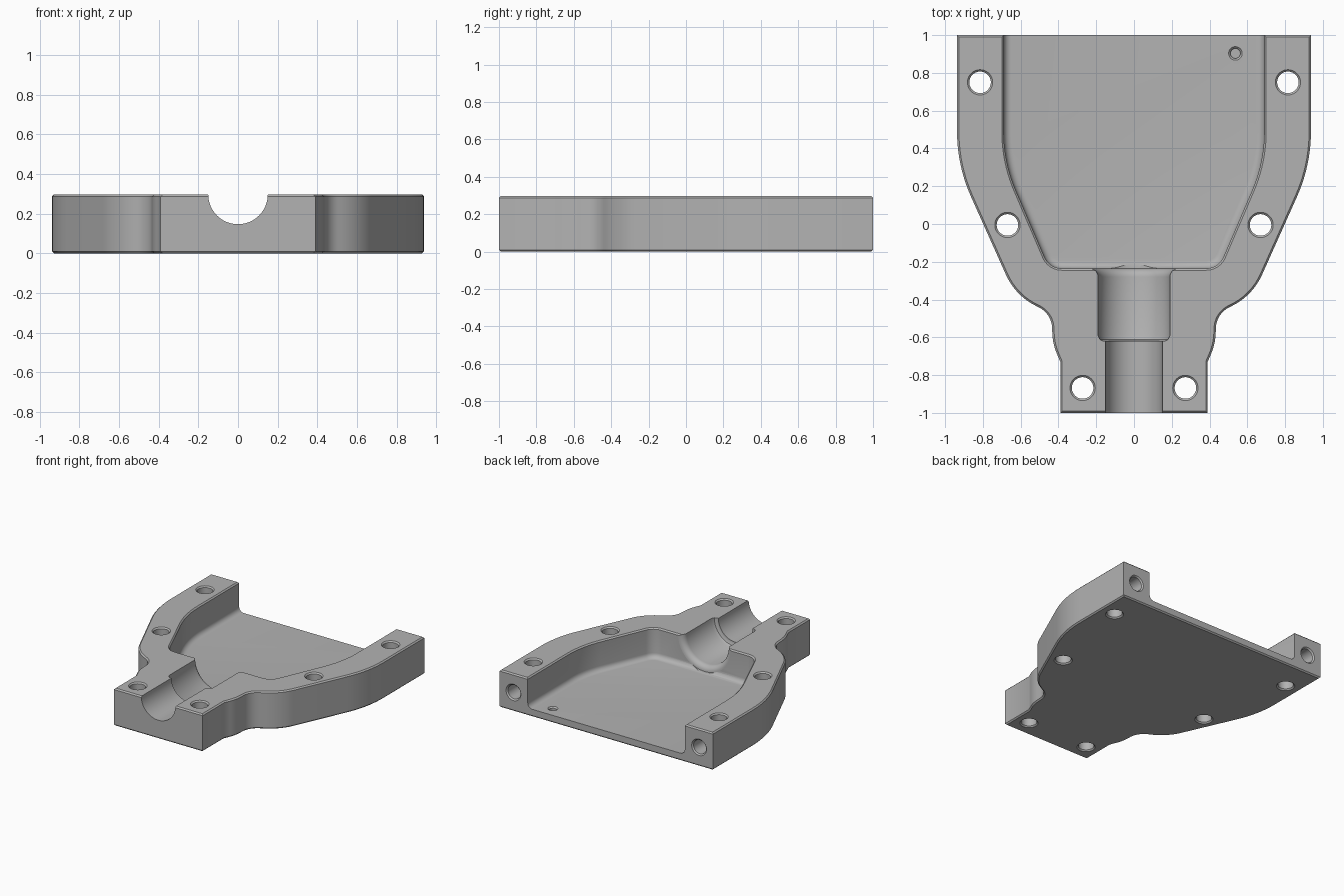
import bpy, bmesh, math
from mathutils import Vector, Matrix

old = bpy.data.objects.get("Cube")
if old:
    bpy.data.objects.remove(old, do_unlink=True)

TOP, FLOOR, EDGE = 0.297, 0.06, 0.01

grey = bpy.data.materials.new("matte grey")
grey.use_nodes = True
colour = (0.45, 0.45, 0.45, 1)
grey.diffuse_color = colour
grey.node_tree.nodes["Principled BSDF"].inputs["Base Color"].default_value = colour


def rounded(corners, steps=10):
    """Outline through (x, y, radius) corners, each replaced by an arc."""
    out = []
    n = len(corners)
    for i, (x, y, r) in enumerate(corners):
        p = Vector((x, y))
        if r == 0:
            out.append(p)
            continue
        a = (Vector(corners[i - 1][:2]) - p).normalized()
        b = (Vector(corners[(i + 1) % n][:2]) - p).normalized()
        half = a.angle(b) / 2
        centre = p + (a + b).normalized() * (r / math.sin(half))
        start = p + a * (r / math.tan(half)) - centre
        turn = start.angle_signed(p + b * (r / math.tan(half)) - centre)
        for k in range(steps + 1):
            out.append(centre + Matrix.Rotation(-turn * k / steps, 2) @ start)
    return out


def mirrored(half):
    """Close a right-hand half outline with its mirror image."""
    return half + [(-x, y, r) for x, y, r in reversed(half)]


def circle(radius, sides=48):
    return [Vector((math.cos(t), math.sin(t))) * radius
            for t in (2 * math.pi * k / sides for k in range(sides))]


def grow(outline, d):
    """Offset an outline outward by d with mitred corners."""
    area = sum(p.x * q.y - p.y * q.x for p, q in zip(outline, outline[1:] + outline[:1]))
    sign = 1 if area > 0 else -1
    out = []
    for i, p in enumerate(outline):
        a = (p - outline[i - 1]).normalized()
        b = (outline[(i + 1) % len(outline)] - p).normalized()
        na, nb = Vector((a.y, -a.x)) * sign, Vector((b.y, -b.x)) * sign
        out.append(p + (na + nb) * (d / (1 + na.dot(nb))))
    return out


def loft(name, outline, profile, matrix=Matrix()):
    """Solid with one ring per (offset, height) pair of the profile."""
    bm = bmesh.new()
    rings = [[bm.verts.new(matrix @ Vector((p.x, p.y, z))) for p in grow(outline, d)]
             for d, z in profile]
    n = len(outline)
    for lo, hi in zip(rings, rings[1:]):
        for i in range(n):
            j = (i + 1) % n
            bm.faces.new((lo[i], lo[j], hi[j], hi[i]))
    bm.faces.new(rings[0])
    bm.faces.new(rings[-1])
    bmesh.ops.recalc_face_normals(bm, faces=bm.faces)
    mesh = bpy.data.meshes.new(name)
    bm.to_mesh(mesh)
    bm.free()
    mesh.materials.append(grey)
    ob = bpy.data.objects.new(name, mesh)
    bpy.context.collection.objects.link(ob)
    return ob


def quarter(r, steps=6):
    """(1 - cos, 1 - sin) pairs of a quarter arc."""
    angles = [math.pi / 2 * k / steps for k in range(steps + 1)]
    return [(r * (1 - math.cos(t)), r * (1 - math.sin(t))) for t in angles]


# Outer body with chamfered rims
body_outline = rounded(mirrored([
    (0.937, 1, 0), (0.937, 0.31, 0.85), (0.629, -0.378, 0.34), (0.437, -0.475, 0.125),
    (0.43, -0.635, 0.3), (0.39, -0.73, 0), (0.39, -1, 0)]))
body = loft("housing_half", body_outline,
            [(-EDGE, 0), (0, EDGE), (0, TOP - EDGE), (-EDGE, TOP)])

# Open pocket with a filleted floor
pocket_outline = rounded(mirrored([(0.69, 1.2, 0), (0.69, 0.327, 0.8), (0.448, -0.235, 0.1)]))
fillet = [(-a, FLOOR + b) for a, b in reversed(quarter(0.04))]
cutters = [loft("pocket_cutter", pocket_outline,
                fillet[::1] + [(0, TOP - EDGE), (EDGE, TOP), (EDGE, TOP + 0.1)])]

# Round channel: narrow neck, wide bore, flared mouth
along_y = Matrix.Translation((0, 0, TOP)) @ Matrix.Rotation(-math.pi / 2, 4, 'X')
bore = [(0, -1.1), (0, -0.62), (0.012, -0.62), (0.03, -0.612), (0.04, -0.59)]
flare = [(0.04 + a, -0.235 - b) for a, b in quarter(0.045)]
cutters.append(loft("channel_cutter", circle(0.15, 64), bore + flare + [(0.085, -0.2)], along_y))

# Bolt holes and blind holes in the rear faces
for side in (-1, 1):
    for x, y in ((0.815, 0.75), (0.67, -0.005), (0.272, -0.868)):
        cutters.append(loft("bolt_cutter", circle(0.057),
                            [(0.02, -0.01), (0, 0.01), (0, TOP - 0.01), (0.02, TOP + 0.01)],
                            Matrix.Translation((side * x, y, 0))))
    rear = Matrix.Translation((side * 0.815, 1, 0.15)) @ Matrix.Rotation(-math.pi / 2, 4, 'X')
    cutters.append(loft("rear_cutter", circle(0.055),
                        [(0, -0.17), (0, -0.01), (0.02, 0.01)], rear))

# Small locating dimple in the floor
cutters.append(loft("dimple_cutter", circle(0.026, 32),
                    [(0, -0.03), (0, -0.01), (0.02, 0.01)],
                    Matrix.Translation((0.537, 0.903, FLOOR))))

bpy.context.view_layer.objects.active = body
body.select_set(True)
for cutter in cutters:
    mod = body.modifiers.new("cut", 'BOOLEAN')
    mod.operation = 'DIFFERENCE'
    mod.solver = 'EXACT'
    mod.object = cutter
    bpy.ops.object.modifier_apply(modifier=mod.name)
    bpy.data.objects.remove(cutter, do_unlink=True)

bpy.ops.object.shade_smooth_by_angle(angle=math.radians(30))
